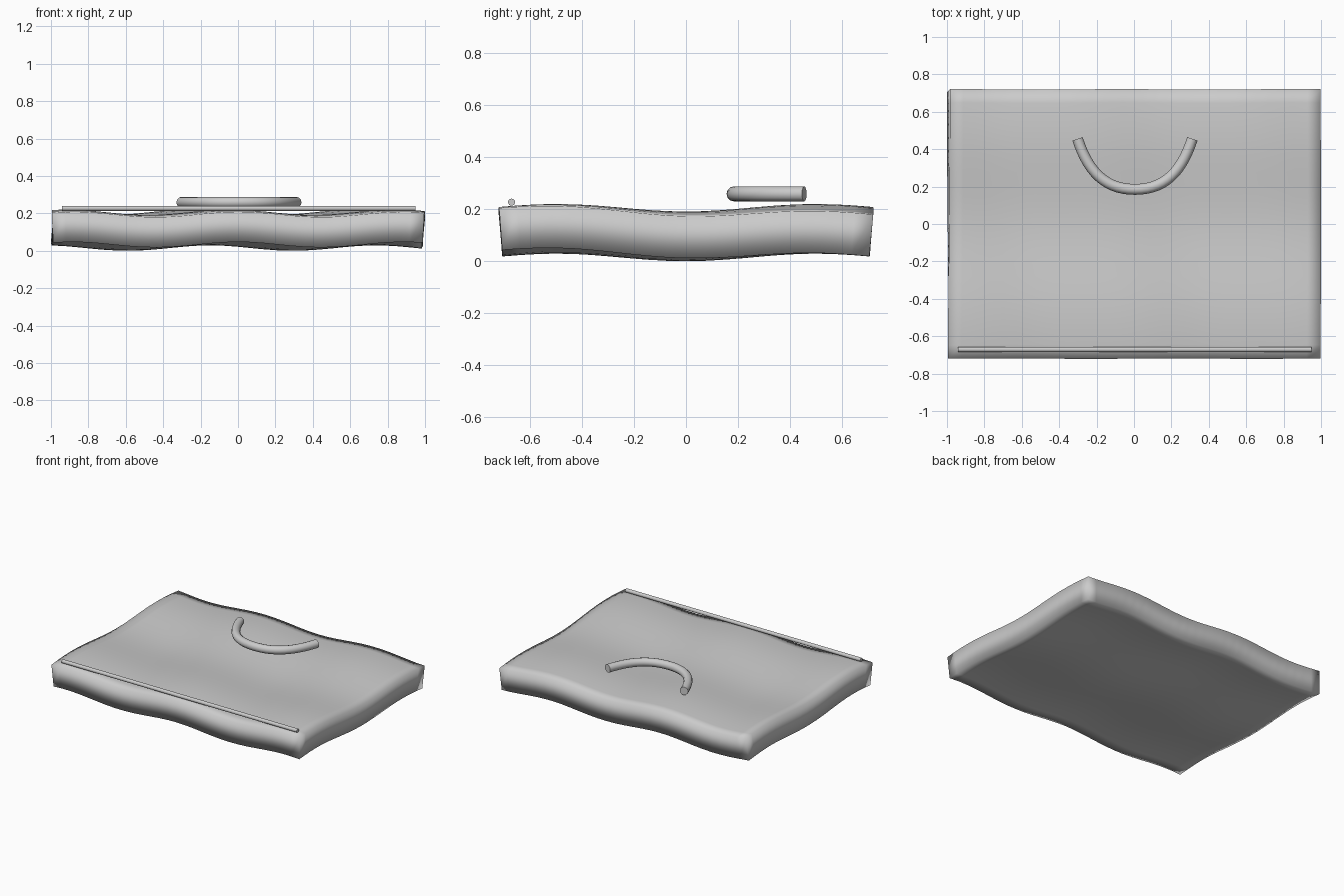
import bpy, bmesh, math
from mathutils import Matrix

if "Cube" in bpy.data.objects:
    bpy.data.objects.remove(bpy.data.objects["Cube"])

# Padded sleeve body: a rippled sheet thickened along its normals
bm = bmesh.new()
bmesh.ops.create_grid(bm, x_segments=28, y_segments=20, size=1.0)
for v in bm.verts:
    x, y = v.co.x * 0.992, v.co.y * 0.713
    ripple_x = 0.0145 * math.cos(7.1 * x + 1.5 * y + 1.05)
    ripple_y = -0.0145 * math.cos(6.3 * y)
    v.co = (x, y, 0.11 + ripple_x + ripple_y)
for f in bm.faces:
    f.smooth = True
mesh = bpy.data.meshes.new("padded_body")
bm.to_mesh(mesh)
bm.free()
body = bpy.data.objects.new("padded_body", mesh)
bpy.context.collection.objects.link(body)
solid = body.modifiers.new("thickness", 'SOLIDIFY')
solid.thickness = 0.162
solid.offset = 0.0

# Zip strip: thin straight rod along the front edge
bpy.ops.mesh.primitive_cylinder_add(vertices=16, radius=0.0135, depth=1.89,
                                    location=(0.005, -0.671, 0.227),
                                    rotation=(0, math.pi / 2, 0))
zip_strip = bpy.context.object
zip_strip.name = "zip_strip"
bpy.ops.object.shade_smooth_by_angle()

# Carry handle: round tube bent into a U, lying flat above the body
curve = bpy.data.curves.new("carry_handle", 'CURVE')
curve.dimensions = '3D'
curve.bevel_depth = 0.029
curve.bevel_resolution = 4
curve.resolution_u = 14
curve.use_fill_caps = True
spline = curve.splines.new('BEZIER')
spline.bezier_points.add(2)
knots = [((-0.35, 0.59), (-0.307, 0.455), (-0.25, 0.28)),
         ((-0.16, 0.185), (0.0, 0.185), (0.16, 0.185)),
         ((0.25, 0.28), (0.307, 0.455), (0.35, 0.59))]
for p, (left, mid, right) in zip(spline.bezier_points, knots):
    p.handle_left_type = p.handle_right_type = 'FREE'
    p.handle_left = (*left, 0)
    p.co = (*mid, 0)
    p.handle_right = (*right, 0)
handle = bpy.data.objects.new("carry_handle", curve)
handle.location = (0.005, 0, 0.259)
bpy.context.collection.objects.link(handle)
